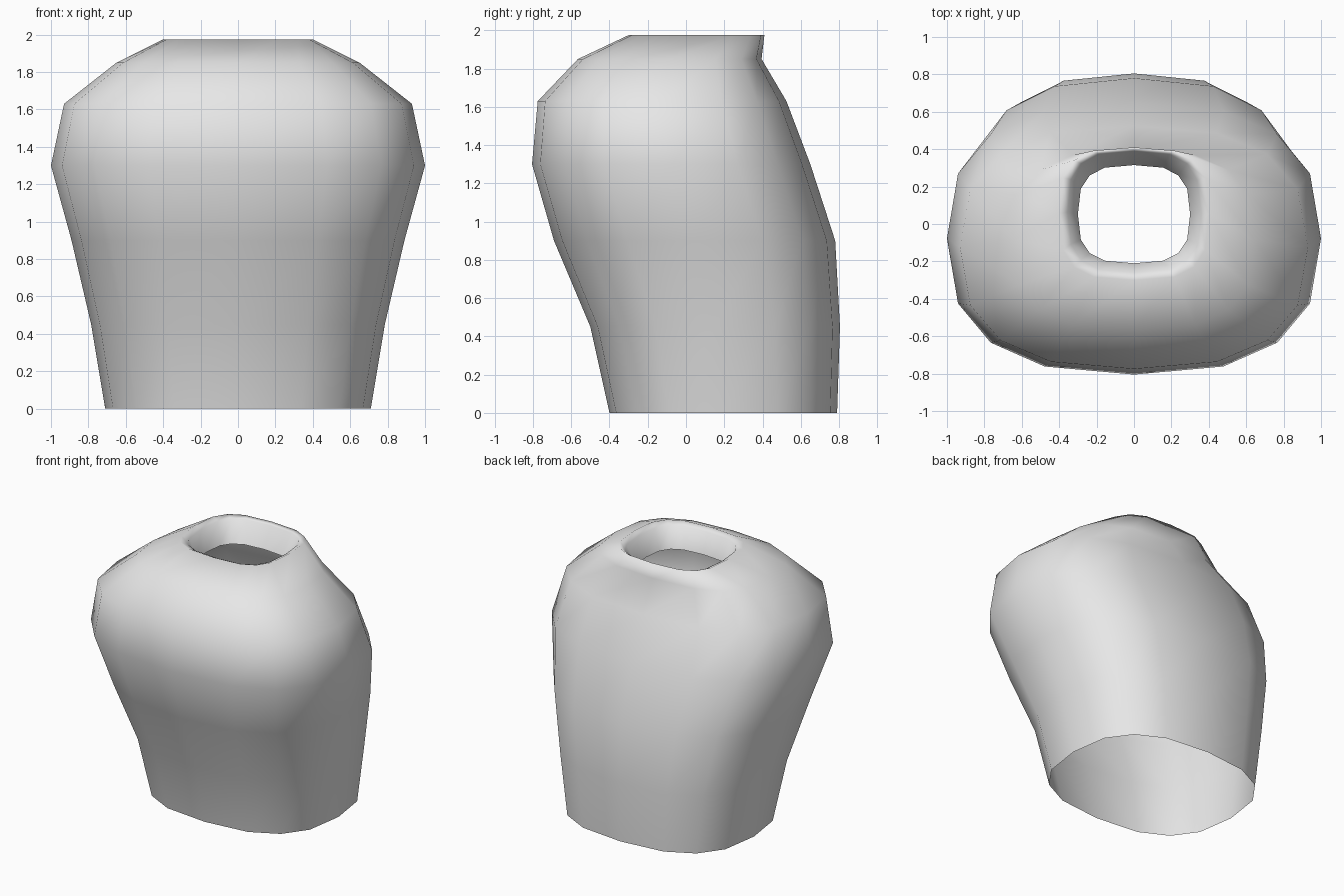
import bpy, bmesh
from math import cos, sin, tau, copysign

cube = bpy.data.objects.get("Cube")
if cube:
    bpy.data.objects.remove(cube, do_unlink=True)

SIDES = 16

# Rings from the hem up to the collar, then down inside the neck:
# height, half width, front y, back y, roundness (1 = ellipse, lower = squarer)
RINGS = [
    (0.00, 0.71, -0.40, 0.79, 0.77),
    (0.45, 0.785, -0.50, 0.805, 0.77),
    (0.90, 0.89, -0.69, 0.78, 0.77),
    (1.30, 1.00, -0.805, 0.65, 0.77),
    (1.63, 0.93, -0.775, 0.525, 0.77),
    (1.85, 0.65, -0.565, 0.395, 0.72),
    (1.975, 0.40, -0.30, 0.41, 0.64),
    (1.955, 0.355, -0.26, 0.39, 0.66),
    (1.80, 0.30, -0.21, 0.315, 0.68),
]


def rounded(value, power):
    return copysign(abs(value) ** power, value) if abs(value) > 1e-6 else 0.0


def add_ring(bm, z, half_width, front, back, power):
    middle, depth = (front + back) / 2, (back - front) / 2
    return [bm.verts.new((half_width * rounded(cos(tau * i / SIDES), power),
                          middle + depth * rounded(sin(tau * i / SIDES), power), z))
            for i in range(SIDES)]


# Open, hollow body
bm = bmesh.new()
rings = [add_ring(bm, *ring) for ring in RINGS]
for low, high in zip(rings, rings[1:]):
    for i in range(SIDES):
        j = (i + 1) % SIDES
        bm.faces.new((low[i], low[j], high[j], high[i])).smooth = True
mesh = bpy.data.meshes.new("torso_shell")
bm.to_mesh(mesh)
bm.free()
torso = bpy.data.objects.new("torso_shell", mesh)
bpy.context.collection.objects.link(torso)

# Plain grey
grey = bpy.data.materials.new("light_grey")
grey.use_nodes = True
colour = (0.8, 0.8, 0.8, 1.0)
grey.diffuse_color = colour
grey.node_tree.nodes["Principled BSDF"].inputs["Base Color"].default_value = colour
mesh.materials.append(grey)
